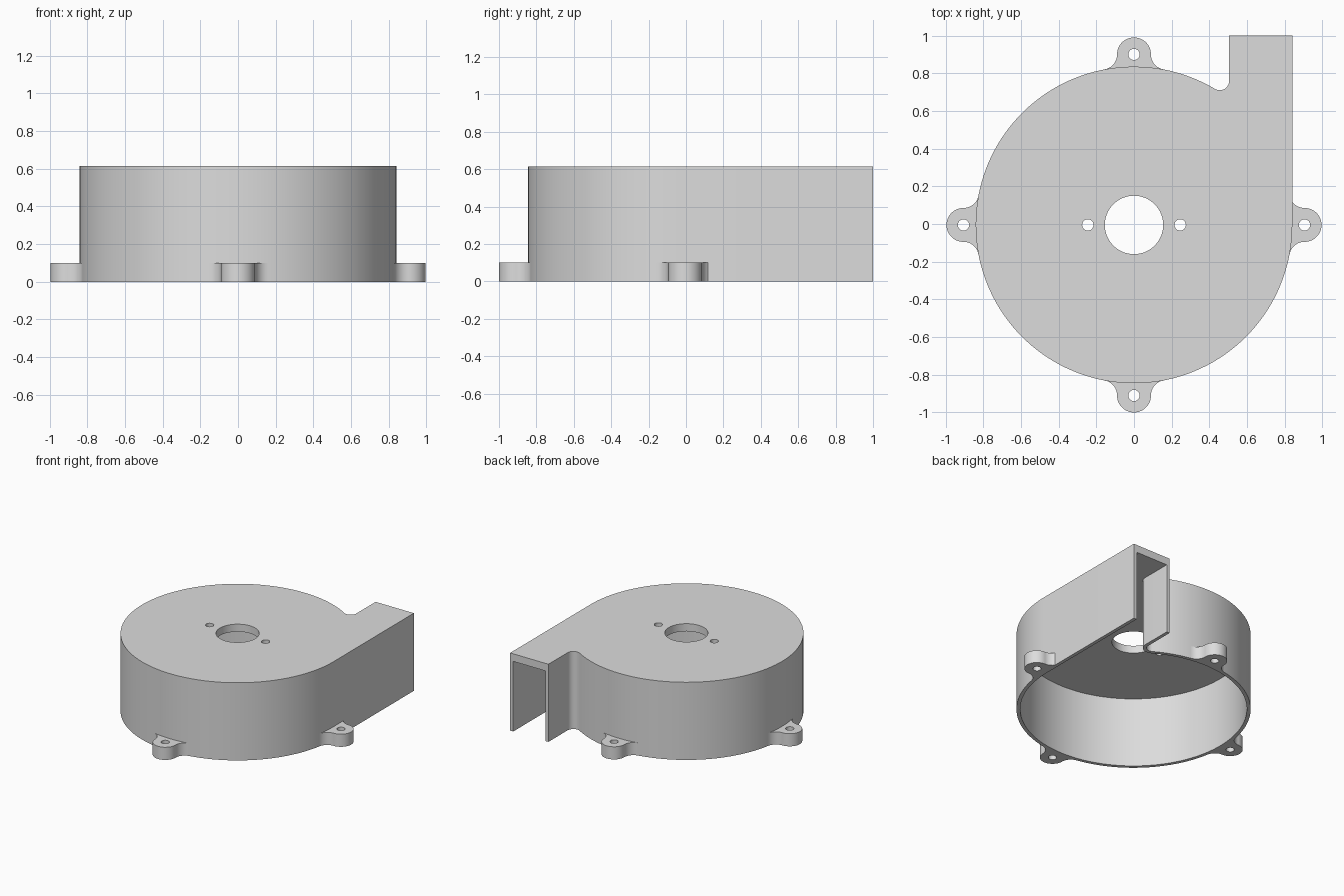
import bpy, bmesh
from math import sin, cos, pi, atan2, sqrt, asin
from mathutils import Matrix

cube = bpy.data.objects.get("Cube")
if cube:
    bpy.data.objects.remove(cube, do_unlink=True)

CY = -0.005            # y of the housing axis
R, WALL = 0.84, 0.027  # housing radius and wall thickness
H, ROOF = 0.615, 0.06  # total height and roof thickness
DUCT_X, FILLET = 0.505, 0.05
EAR_D, EAR_R, EAR_H, EAR_F = 0.905, 0.09, 0.1, 0.08

grey = bpy.data.materials.new("housing grey")
grey.use_nodes = True
grey.diffuse_color = (0.72, 0.72, 0.72, 1)
grey.node_tree.nodes["Principled BSDF"].inputs["Base Color"].default_value = (0.72, 0.72, 0.72, 1)


def arc(cx, cy, r, a, b, n):
    return [(cx + r * cos(a + (b - a) * i / n), cy + r * sin(a + (b - a) * i / n))
            for i in range(n + 1)]


def prism(name, pts, z0, z1, angle=0.0):
    """Extrude a counter-clockwise outline, turned about the housing axis."""
    bm = bmesh.new()
    face = bm.faces.new([bm.verts.new((x, y, z0)) for x, y in pts])
    top = bmesh.ops.extrude_face_region(bm, geom=[face])["geom"]
    verts = [v for v in top if isinstance(v, bmesh.types.BMVert)]
    bmesh.ops.translate(bm, verts=verts, vec=(0, 0, z1 - z0))
    bmesh.ops.recalc_face_normals(bm, faces=bm.faces)
    bm.transform(Matrix.Translation((0, CY, 0)) @ Matrix.Rotation(angle, 4, "Z"))
    mesh = bpy.data.meshes.new(name)
    bm.to_mesh(mesh)
    bm.free()
    mesh.materials.append(grey)
    obj = bpy.data.objects.new(name, mesh)
    bpy.context.collection.objects.link(obj)
    return obj


def activate(obj):
    bpy.ops.object.select_all(action="DESELECT")
    obj.select_set(True)
    bpy.context.view_layer.objects.active = obj


def cut(obj, cutter):
    activate(obj)
    mod = obj.modifiers.new("cut", "BOOLEAN")
    mod.operation, mod.solver, mod.object = "DIFFERENCE", "EXACT", cutter
    bpy.ops.object.modifier_apply(modifier=mod.name)
    bpy.data.objects.remove(cutter, do_unlink=True)


def finish(obj):
    activate(obj)
    bpy.ops.object.shade_smooth_by_angle(angle=pi / 6)


def volute(inset, end):
    """Round housing running into a straight outlet, inset by a wall thickness."""
    fx = DUCT_X - FILLET
    fy = sqrt((R + FILLET) ** 2 - fx ** 2)
    a = atan2(fy, fx)
    r = R - inset
    return ([(r, end), (DUCT_X + inset, end)]
            + arc(fx, fy, FILLET + inset, 0, a - pi, 16)
            + arc(0, 0, r, a, 2 * pi, 120)[1:])


def disc(x, y, r, n):
    return arc(x, y, r, 0, 2 * pi, n)[:-1]


# Housing shell: open below and at the outlet end
housing = prism("blower_housing", volute(0, 1 - CY), 0, H)
cut(housing, prism("cavity", volute(WALL, 1.2), -0.1, H - ROOF))

# Shaft opening and the two screw holes in the roof
for x, r, n in ((0, 0.155, 64), (-0.245, 0.03, 24), (0.245, 0.03, 24)):
    cut(housing, prism("roof_hole", disc(x, 0, r, n), H - 2 * ROOF, H + 0.1))
finish(housing)

# Mounting ears: rounded tab with fillets flaring into the housing wall
fx = EAR_R + EAR_F
fy = sqrt((R + EAR_F) ** 2 - fx ** 2)
a = atan2(fy, fx)
root = R - 0.012
flare = arc(fx, fy, EAR_F, a + pi, pi, 12)
ear_outline = (flare + arc(0, EAR_D, EAR_R, 0, pi, 32)
               + [(-x, y) for x, y in reversed(flare)]
               + arc(0, 0, root, pi - a, a, 16))
for i, side in enumerate(("back", "right", "front", "left")):
    turn = i * pi / 2
    ear = prism(side + "_mounting_ear", ear_outline, 0, EAR_H, turn)
    cut(ear, prism("ear_hole", disc(0, EAR_D, 0.03, 24), -0.1, EAR_H + 0.1, turn))
    finish(ear)
